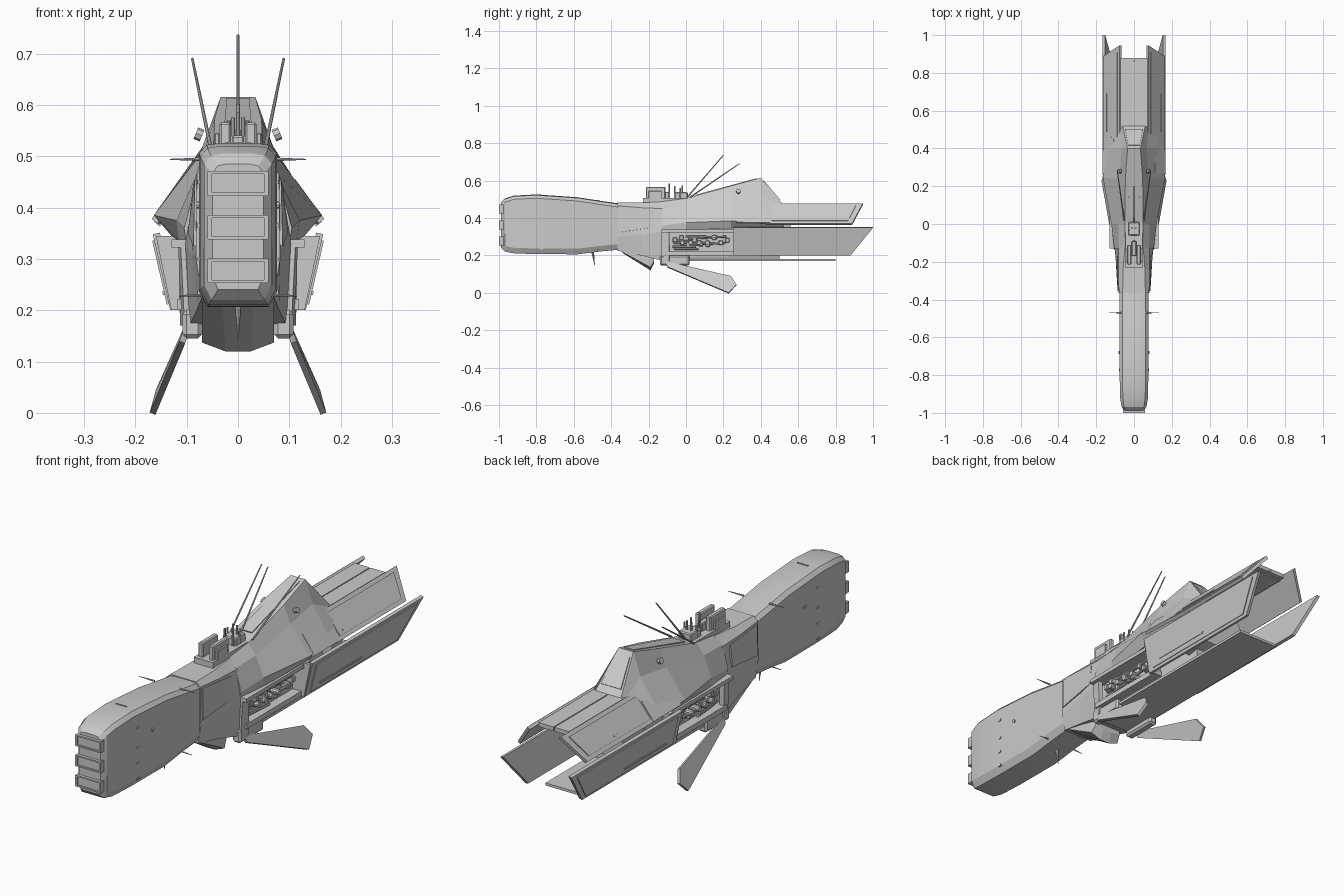
import bpy, bmesh, math, random
from mathutils import Vector

if "Cube" in bpy.data.objects:
    bpy.data.objects.remove(bpy.data.objects["Cube"])

random.seed(4)
grey = bpy.data.materials.new("hull_grey")
grey.diffuse_color = (0.6, 0.6, 0.6, 1)
grey.use_nodes = True
grey.node_tree.nodes["Principled BSDF"].inputs["Base Color"].default_value = grey.diffuse_color


def finish(name, bm, mirror=False, smooth=False):
    if mirror:
        geo = bmesh.ops.duplicate(bm, geom=bm.verts[:] + bm.edges[:] + bm.faces[:])["geom"]
        for v in geo:
            if isinstance(v, bmesh.types.BMVert):
                v.co.x *= -1
    bmesh.ops.recalc_face_normals(bm, faces=bm.faces[:])
    me = bpy.data.meshes.new(name)
    bm.to_mesh(me)
    bm.free()
    me.materials.append(grey)
    ob = bpy.data.objects.new(name, me)
    bpy.context.collection.objects.link(ob)
    if smooth:
        bpy.context.view_layer.objects.active = ob
        ob.select_set(True)
        bpy.ops.object.shade_smooth_by_angle(angle=math.radians(25))
        ob.select_set(False)
    return ob


def loft(name, sections, smooth=False):
    """Skin half profiles (x, z), top to bottom, mirrored across x = 0."""
    bm = bmesh.new()
    rings = []
    for y, half in sections:
        pts = half + [(-x, z) for x, z in reversed(half)]
        rings.append([bm.verts.new((x, y, z)) for x, z in pts])
    n = len(rings[0])
    for a, b in zip(rings, rings[1:]):
        for i in range(n):
            bm.faces.new((a[i], a[(i + 1) % n], b[(i + 1) % n], b[i]))
    bm.faces.new(rings[0])
    bm.faces.new(rings[-1])
    return finish(name, bm, False, smooth)


def box(name, x, y, z, mirror=False, bevel=0):
    bm = bmesh.new()
    bmesh.ops.create_cube(bm, size=1)
    for v in bm.verts:
        v.co = [r[0] if c < 0 else r[1] for c, r in zip(v.co, (x, y, z))]
    if bevel:
        bmesh.ops.bevel(bm, geom=bm.edges[:], offset=bevel, segments=1, affect='EDGES')
    return finish(name, bm, mirror)


def slab(name, corners, thick, mirror=True):
    """Flat plate: outer face given by corners, thickened inwards along its normal."""
    pts = [Vector(c) for c in corners]
    nrm = (pts[1] - pts[0]).cross(pts[2] - pts[1]).normalized()
    if nrm.x < 0 or (abs(nrm.x) < 1e-4 and nrm.z < 0):
        nrm = -nrm
    bm = bmesh.new()
    a = [bm.verts.new(p) for p in pts]
    b = [bm.verts.new(p - nrm * thick) for p in pts]
    bm.faces.new(a)
    bm.faces.new(b)
    for i in range(len(a)):
        j = (i + 1) % len(a)
        bm.faces.new((a[i], a[j], b[j], b[i]))
    finish(name, bm, mirror)
    return pts, nrm


def panel(name, corners, thick, fu, fv):
    """Plate with a raised inner plate and a long ridge strip."""
    p, n = slab(name, corners, thick)

    def at(u, v):
        return p[0].lerp(p[1], u).lerp(p[3].lerp(p[2], u), v)

    def plate(label, u0, u1, v0, v1, h):
        q = [at(u0, v0) + n * h, at(u1, v0) + n * h, at(u1, v1) + n * h, at(u0, v1) + n * h]
        slab(name + label, q, h + 0.001)
    plate("_inlay", fu, 1 - fu, fv, 1 - fv, 0.004)
    plate("_ridge", 0.12, 0.55, 0.74, 0.79, 0.007)


def rod(name, p, q, r1, r2, mirror=False, sides=8):
    p, q = Vector(p), Vector(q)
    bm = bmesh.new()
    bmesh.ops.create_cone(bm, cap_ends=True, segments=sides, radius1=r1, radius2=r2, depth=(q - p).length)
    rot = (q - p).to_track_quat('Z', 'Y')
    for v in bm.verts:
        v.co = rot @ v.co + (p + q) / 2
    return finish(name, bm, mirror, True)


# Long front block with rounded nose
block = []
for y, w, zt, zb in [(-.988, .050, .485, .24), (-.968, .066, .505, .22), (-.92, .074, .52, .211),
                     (-.8, .076, .526, .207), (-.58, .076, .511, .206), (-.45, .076, .491, .222),
                     (-.36, .076, .478, .23)]:
    block.append((y, [(w * .45, zt), (w * .8, zt - .004), (w, zt - .02), (w, zb + .03), (w * .78, zb)]))
loft("front_block", block, True)

# Nose ports: frame and inner plate
for i in range(3):
    z = .277 + i * .085
    for s in (-1, 1):
        box("port_frame_side", (s * .055 - .004, s * .055 + .004), (-1, -.965), (z - .023, z + .023))
        box("port_frame_rail", (-.058, .058), (-1, -.965), (z + s * .021 - .003, z + s * .021 + .003))
    box("port_plate", (-.054, .054), (-.994, -.965), (z - .02, z + .02))

# Small marks and pins on the block
for z in (.235, .3, .365, .45):
    box("side_mark", (.07, .0785), (-.78, -.765), (z - .004, z + .004), True)
box("top_seam", (-.025, .025), (-.78, -.775), (.5, .5275))
rod("side_stud", (.07, -.68, .405), (.081, -.68, .405), .007, .007, True)
rod("upper_pin", (.06, -.47, .494), (.132, -.47, .494), .004, .001, True)
rod("lower_pin", (.07, -.47, .23), (.115, -.47, .228), .003, .001, True)
rod("belly_pin", (0, -.5, .225), (0, -.488, .145), .008, .001)

# Neck collar joining block and body
loft("neck", [(-.365, [(.06, .482), (.08, .465), (.082, .3), (.07, .225)]),
              (-.24, [(.058, .482), (.083, .455), (.09, .31), (.08, .2)]),
              (-.12, [(.048, .488), (.083, .45), (.104, .33), (.095, .17)])])
slab("neck_side_panel", [(.084, -.355, .455), (.088, -.17, .44), (.098, -.17, .35), (.087, -.355, .325)], .012)
# Chin keel
loft("chin", [(-.34, [(.07, .235), (.07, .218), (.03, .214)]),
              (-.19, [(.07, .22), (.07, .137), (.025, .12)]),
              (-.17, [(.065, .22), (.065, .17), (.02, .16)])])

# Humped upper hull
loft("upper_hull", [(-.13, [(.045, .488), (.08, .455), (.105, .36), (.1, .325)]),
                    (.0, [(.048, .505), (.083, .46), (.12, .375), (.115, .335)]),
                    (.24, [(.046, .572), (.076, .5), (.164, .385), (.13, .345)]),
                    (.40, [(.034, .615), (.068, .52), (.158, .38), (.13, .35)]),
                    (.52, [(.06, .47), (.075, .462), (.152, .375), (.13, .35)])])
slab("hump_rear_window", [(-.03, .417, .6), (.03, .417, .6), (.047, .502, .5), (-.047, .502, .5)], .012, False)
slab("hump_spine_plate", [(-.03, .05, .524), (.03, .05, .524), (.022, .38, .613), (-.022, .38, .613)], .012, False)
slab("shoulder_plate", [(.112, .27, .455), (.108, .45, .445), (.164, .45, .375), (.168, .27, .378)], .014)
rod("hump_stud", (.07, .28, .54), (.082, .28, .545), .012, .012, True)

# Lower core, sill and bulkhead around the machinery bay
loft("lower_core", [(-.13, [(.078, .34), (.078, .19), (.07, .168)]),
                    (.5, [(.078, .36), (.078, .2), (.07, .178)])])
box("bay_sill", (.07, .118), (-.11, .27), (.2, .222), True)
box("bay_lintel", (.07, .13), (-.13, .3), (.322, .338), True)
slab("bay_front_post", [(.112, -.13, .33), (.116, -.09, .33), (.113, -.09, .17), (.104, -.13, .17)], .02)
slab("bay_rear_wall", [(.07, .265, .345), (.16, .265, .345), (.13, .265, .2), (.07, .265, .2)], .012)

# Machinery pipes and blocks in the bay
for i in range(7):
    z = .235 + .011 * i
    y0 = random.uniform(-.09, .02)
    rod("bay_pipe", (.088, y0, z), (.1, y0 + random.uniform(.12, .22), z + random.uniform(-.01, .015)),
        .006, .006, True)
for i in range(9):
    y, z = -.07 + i * .035, random.uniform(.24, .29)
    box("bay_block", (.075, random.uniform(.09, .11)), (y, y + .022), (z, z + .025), True, .003)
for i in range(4):
    y = -.02 + i * .045
    rod("bay_valve", (.08, y, .268), (.114, y, .268), .014, .011, True, 10)

# Rear engine deck and slanted shroud panels
box("engine_deck_left_right", (.002, .071), (.4, .88), (.455, .472), True)
box("engine_deck_core", (-.069, .069), (.4, .86), (.45, .467))
panel("upper_shroud", [(.078, .43, .477), (.078, .945, .477), (.163, .888, .372), (.163, .43, .372)], .014, .06, .12)
panel("lower_shroud", [(.166, .26, .348), (.166, 1.0, .348), (.132, .88, .2), (.132, .26, .2)], .014, .04, .08)
loft("engine_core", [(.45, [(.07, .455), (.125, .375), (.115, .22)]),
                     (.56, [(.06, .44), (.1, .37), (.09, .24)])])
box("belly_plate", (-.095, .095), (-.1, .8), (.17, .181))

# Downward swept fins and their mounts
slab("fin", [(.104, -.11, .17), (.14, .24, .09), (.16, .27, .045), (.172, .228, .001), (.114, -.1, .14)], .012)
loft_y = (-.14, .02)
box("fin_mount", (.07, .108), loft_y, (.145, .2), True, .008)

# Top equipment tray and its machinery
box("tray", (-.045, .045), (-.23, .03), (.47, .507))
box("tray_tall_box", (.014, .036), (-.215, -.11), (.5, .566), True, .004)
box("tray_side_box", (.036, .046), (-.2, -.13), (.5, .545), True, .002)
box("tray_centre_box", (-.012, .012), (-.17, -.09), (.5, .54), False, .003)
box("tray_rear_box", (-.03, .03), (-.06, .01), (.5, .538), False, .004)
for x, y, h in [(.0, -.09, .585), (.018, -.06, .57), (.028, -.03, .56), (.01, -.02, .575)]:
    rod("tray_post", (x, y, .5), (x, y, h), .005, .004, True)

# Swept antennae
rod("centre_antenna", (0, .01, .515), (0, .2, .736), .004, .0025)
rod("side_antenna", (.052, .02, .51), (.089, .285, .69), .004, .0025, True)
